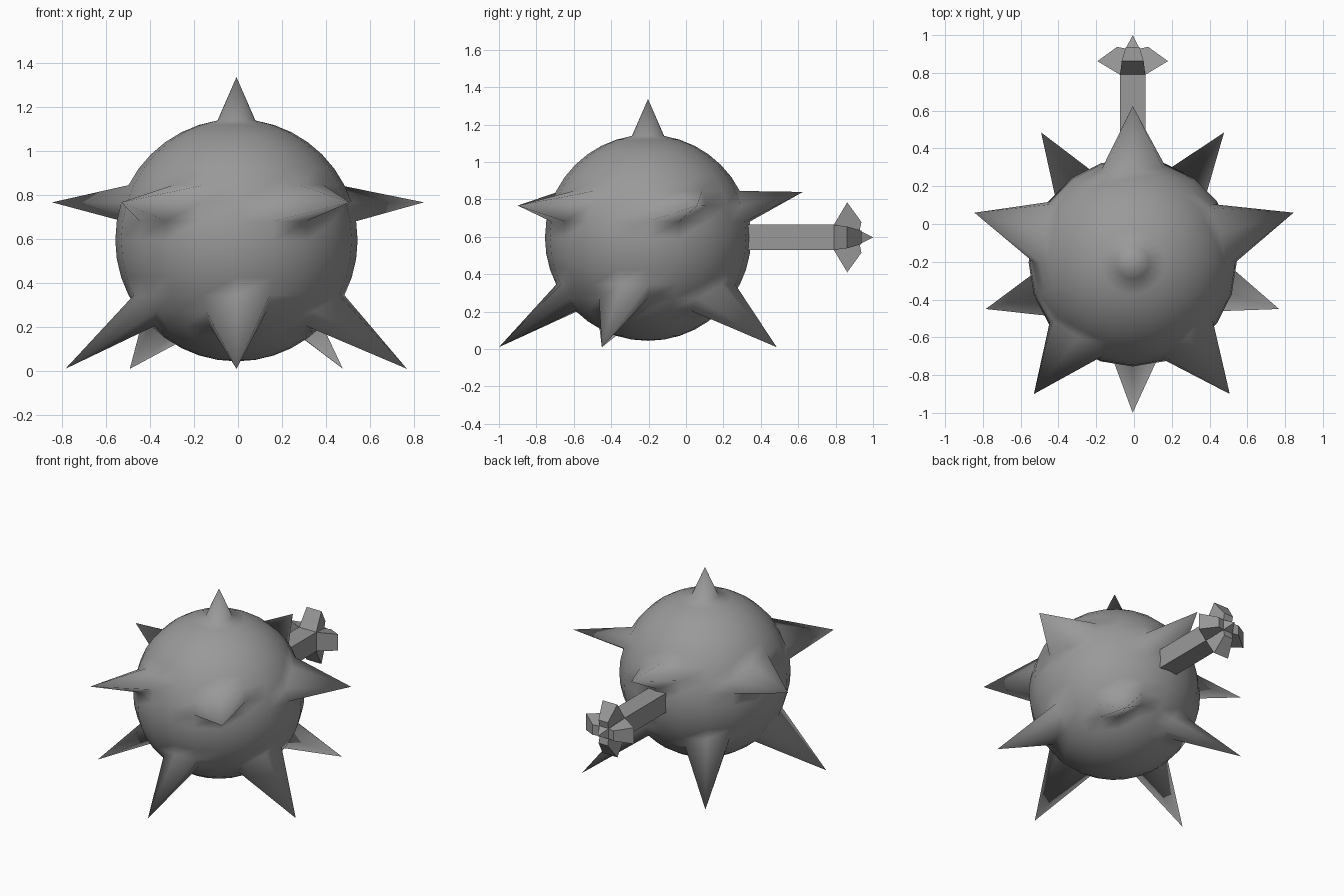
import bpy
import bmesh
from math import sin, cos, radians, pi
from mathutils import Vector, Matrix

if "Cube" in bpy.data.objects:
    bpy.data.objects.remove(bpy.data.objects["Cube"])

CENTRE = Vector((-0.007, -0.203, 0.595))
R = 0.551
SEG = 20      # segments around
RINGS = 20    # rings from pole to pole, 9 degrees each

grey = bpy.data.materials.new("iron_grey")
grey.diffuse_color = (0.32, 0.32, 0.32, 1)
grey.use_nodes = True
grey.node_tree.nodes["Principled BSDF"].inputs["Base Color"].default_value = grey.diffuse_color


def finish(bm, name, smooth):
    bmesh.ops.recalc_face_normals(bm, faces=bm.faces)
    me = bpy.data.meshes.new(name)
    bm.to_mesh(me)
    bm.free()
    me.materials.append(grey)
    for p in me.polygons:
        p.use_smooth = smooth
    ob = bpy.data.objects.new(name, me)
    bpy.context.collection.objects.link(ob)
    return ob


# Spike tips, keyed by (ring from the bottom, segment): upper and lower belts of five
tips = {
    (12, 1): (0.845, 0.06, 0.767), (12, 9): (-0.845, 0.06, 0.767),
    (12, 13): (-0.53, -0.90, 0.767), (12, 17): (0.507, -0.90, 0.767),
    (12, 5): (-0.007, 0.625, 0.84),
    (6, 15): (-0.007, -1.0, 0.01),
    (6, 19): (0.768, -0.45, 0.01), (6, 11): (-0.785, -0.45, 0.01),
    (6, 3): (0.477, 0.485, 0.01), (6, 7): (-0.492, 0.485, 0.01),
}

# Ball whose chosen grid points are pulled out into spikes
bm = bmesh.new()
grid = []
for j in range(1, RINGS):
    lat = -pi / 2 + pi * j / RINGS
    ring = []
    for i in range(SEG):
        az = 2 * pi * i / SEG
        p = CENTRE + R * Vector((cos(lat) * cos(az), cos(lat) * sin(az), sin(lat)))
        ring.append(bm.verts.new(tips.get((j, i), p)))
    grid.append(ring)
bottom = bm.verts.new(CENTRE - Vector((0, 0, R)))
top = bm.verts.new((CENTRE.x, CENTRE.y, 1.337))      # top spike
for i in range(SEG):
    k = (i + 1) % SEG
    bm.faces.new((bottom, grid[0][k], grid[0][i]))
    bm.faces.new((top, grid[-1][i], grid[-1][k]))
    for a, b in zip(grid, grid[1:]):
        bm.faces.new((a[i], a[k], b[k]))
        bm.faces.new((a[i], b[k], b[i]))
finish(bm, "spiked_ball", True)


def loft(bm, sections):
    """Square sections (centre, half_x, half_z) along y; zero size makes a point."""
    rows = []
    for y, h in sections:
        pts = [(h, h), (-h, h), (-h, -h), (h, -h)] if h else [(0, 0)]
        rows.append([bm.verts.new((x, y, z)) for x, z in pts])
    for a, b in zip(rows, rows[1:]):
        for i in range(4):
            k = (i + 1) % 4
            bm.faces.new((a[i], a[k], b[k], b[i]) if len(b) == 4 else (a[i], a[k], b[0]))
    bm.faces.new(rows[0])


to_axis = Matrix.Translation((CENTRE.x, 0, 0.597))

# Square tail rod
bm = bmesh.new()
loft(bm, [(0.28, 0.068), (0.79, 0.068), (0.93, 0.036), (1.0, 0)])
bm.transform(to_axis)
finish(bm, "tail_rod", False)

# Four blunt prongs around the rod end: (y, distance from axis, half width)
profile = [(0.79, 0.067, 0.067), (0.862, 0.187, 0.058),
           (0.938, 0.082, 0.036), (0.928, 0.035, 0.035)]
bm = bmesh.new()
for n in range(4):
    turn = Matrix.Rotation(radians(90 * n), 3, 'Y')
    left, right = ([bm.verts.new(turn @ Vector((s * w, y, d))) for y, d, w in profile]
                   for s in (-1, 1))
    bm.faces.new(left)
    bm.faces.new(right[::-1])
    for i in range(3):
        bm.faces.new((left[i], right[i], right[i + 1], left[i + 1]))
bm.transform(to_axis)
finish(bm, "tail_prongs", False)
